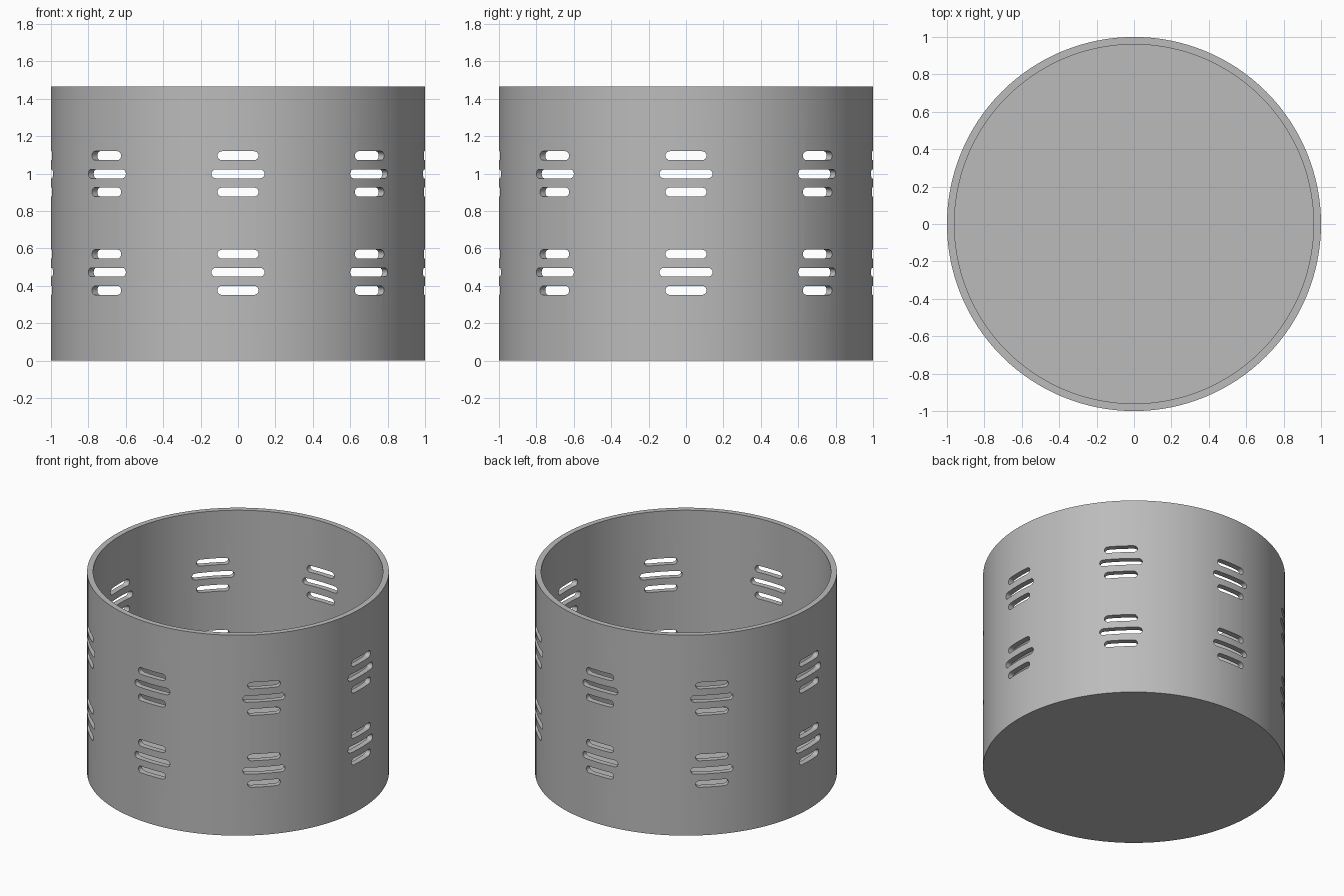
import bpy, bmesh
from math import pi, cos, sin, radians
from mathutils import Matrix

if "Cube" in bpy.data.objects:
    bpy.data.objects.remove(bpy.data.objects["Cube"])

RADIUS, INNER, HEIGHT, FLOOR = 1.0, 0.96, 1.465, 0.04
SIDES, COLUMNS = 128, 8
SLOT_HALF_HEIGHT = 0.024

grey = bpy.data.materials.new("plain grey")
grey.use_nodes = True
colour = (0.5, 0.5, 0.5, 1)
grey.diffuse_color = colour
grey.node_tree.nodes["Principled BSDF"].inputs["Base Color"].default_value = colour


def make_object(name, bm):
    bmesh.ops.recalc_face_normals(bm, faces=bm.faces)
    mesh = bpy.data.meshes.new(name)
    bm.to_mesh(mesh)
    bm.free()
    mesh.materials.append(grey)
    obj = bpy.data.objects.new(name, mesh)
    bpy.context.collection.objects.link(obj)
    return obj


# Round cup: outer wall, flat rim, inner wall and floor
def cup():
    bm = bmesh.new()
    rings = []
    for r, z in [(RADIUS, 0), (RADIUS, HEIGHT), (INNER, HEIGHT), (INNER, FLOOR)]:
        rings.append([bm.verts.new((r * cos(2 * pi * i / SIDES), r * sin(2 * pi * i / SIDES), z))
                      for i in range(SIDES)])
    for a, b in zip(rings, rings[1:]):
        for i in range(SIDES):
            j = (i + 1) % SIDES
            bm.faces.new((a[i], a[j], b[j], b[i]))
    bm.faces.new(rings[0])
    bm.faces.new(rings[-1])
    return make_object("slotted_cup", bm)


# Prism with rounded ends that points outwards through the wall
def add_slot(bm, half_length, z, angle):
    h = SLOT_HALF_HEIGHT
    outline = []
    for side, start in ((1, -pi / 2), (-1, pi / 2)):
        for k in range(9):
            a = start + pi * k / 8
            outline.append((side * (half_length - h) + h * cos(a), z + h * sin(a)))
    turn = Matrix.Rotation(angle, 4, "Z")
    face = bm.faces.new([bm.verts.new((x, -1.1, zz)) for x, zz in outline])
    out = bmesh.ops.extrude_face_region(bm, geom=[face])
    far = [g for g in out["geom"] if isinstance(g, bmesh.types.BMVert)]
    bmesh.ops.translate(bm, verts=far, vec=(0, 0.3, 0))
    bmesh.ops.transform(bm, matrix=turn, verts=list(set(face.verts) | set(far)))


# Two rows of three slots in every column; the middle slot is longer
def slot_cutter():
    bm = bmesh.new()
    for column in range(COLUMNS):
        for row in (0.472, 0.998):
            for step in (-1, 0, 1):
                add_slot(bm, 0.11 if step else 0.142, row + step * 0.097,
                         2 * pi * column / COLUMNS)
    return make_object("slot_cutter", bm)


body = cup()
cutter = slot_cutter()
cutter.hide_render = True

cut = body.modifiers.new("slots", "BOOLEAN")
cut.operation = "DIFFERENCE"
cut.solver = "EXACT"
cut.object = cutter

bpy.ops.object.select_all(action="DESELECT")
body.select_set(True)
bpy.context.view_layer.objects.active = body
bpy.ops.object.modifier_apply(modifier=cut.name)
bpy.data.objects.remove(cutter)
bpy.ops.object.shade_smooth_by_angle(angle=radians(30))
